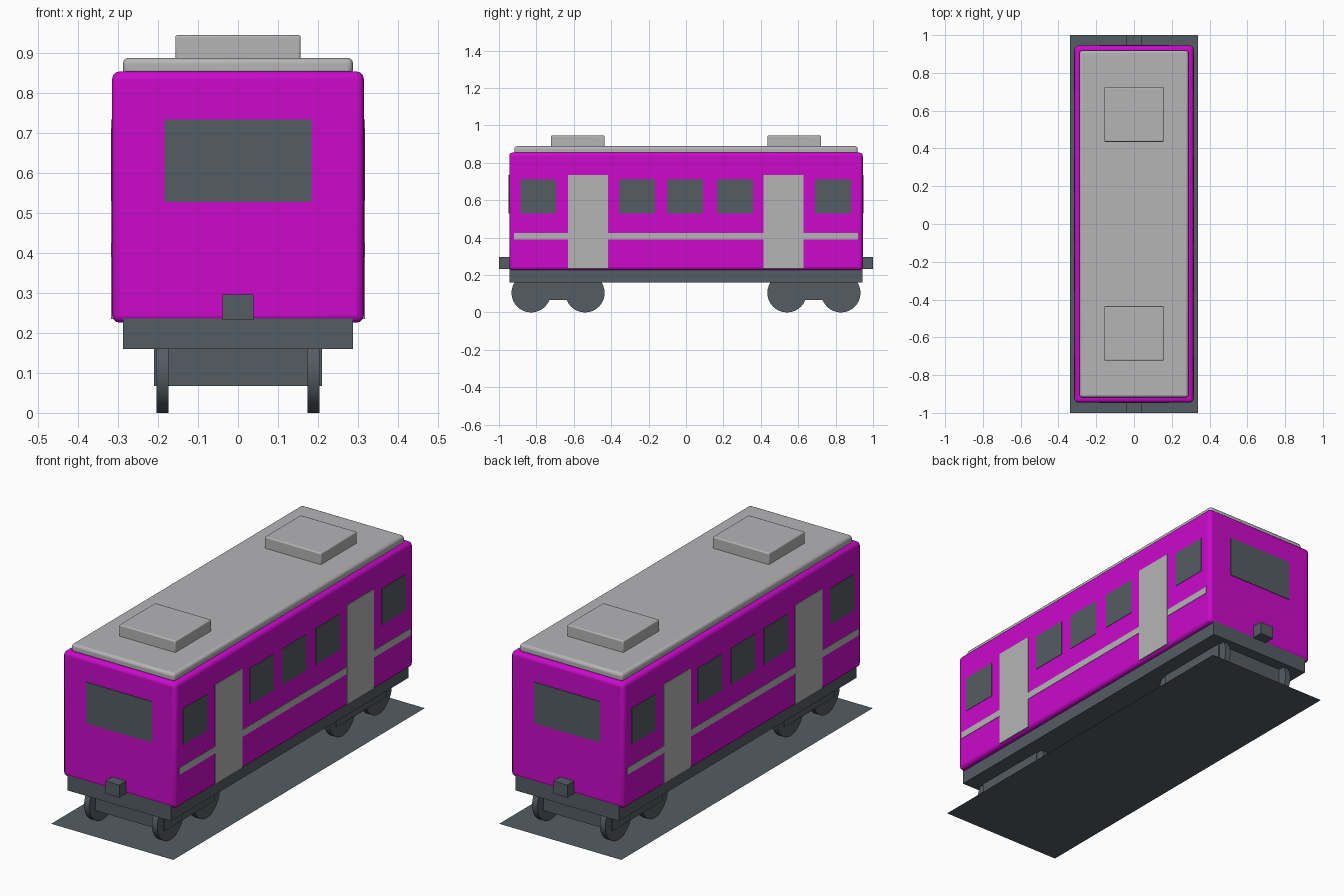
import bpy, math

cube = bpy.data.objects.get("Cube")
if cube:
    bpy.data.objects.remove(cube, do_unlink=True)


def material(name, rgb):
    m = bpy.data.materials.new(name)
    m.use_nodes = True
    color = (*rgb, 1)
    m.diffuse_color = color
    m.node_tree.nodes["Principled BSDF"].inputs["Base Color"].default_value = color
    return m


MAGENTA = material("magenta paint", (0.6, 0.003, 0.6))
DARK = material("dark slate", (0.09, 0.11, 0.125))
LIGHT = material("light grey", (0.46, 0.46, 0.47))


def box(name, x, y, z, mat, bevel=0):
    """Box from (min, max) ranges, with optional rounded edges."""
    ranges = (x, y, z)
    bpy.ops.mesh.primitive_cube_add(size=1, location=[(a + b) / 2 for a, b in ranges])
    ob = bpy.context.object
    ob.name = name
    ob.scale = [b - a for a, b in ranges]
    bpy.ops.object.transform_apply(location=False, rotation=False, scale=True)
    ob.data.materials.append(mat)
    if bevel:
        mod = ob.modifiers.new("rounded edges", "BEVEL")
        mod.width = bevel
        mod.segments = 3
        bpy.ops.object.shade_smooth_by_angle(angle=math.radians(35))
    return ob


def span(center, half):
    return (center - half, center + half)


def sym(half):
    return (-half, half)


# Body shell, roof and underframe
box("body", sym(0.315), sym(0.945), (0.226, 0.855), MAGENTA, 0.018)
box("roof", sym(0.288), sym(0.918), (0.845, 0.889), LIGHT, 0.014)
box("underframe", sym(0.288), sym(0.943), (0.16, 0.24), DARK)

# Flat base sheet
bpy.ops.mesh.primitive_plane_add(size=1)
base = bpy.context.object
base.name = "base_sheet"
base.scale = (0.68, 2, 1)
bpy.ops.object.transform_apply(scale=True)
base.data.materials.append(DARK)

# Windows, doors and stripe on both sides
for side, s in (("left", 1), ("right", -1)):
    def plate(name, y, z, mat, out):
        box(f"{side}_{name}", sorted((s * 0.311, s * out)), y, z, mat)

    for i, y in enumerate((-0.79, -0.262, -0.005, 0.262, 0.787)):
        plate(f"window_{i + 1}", span(y, 0.096), (0.53, 0.712), DARK, 0.317)
    for i, y in enumerate((-0.525, 0.522)):
        plate(f"door_{i + 1}", span(y, 0.107), (0.235, 0.735), LIGHT, 0.318)
    plate("stripe", sym(0.92), (0.39, 0.425), LIGHT, 0.317)

# Each end: window, coupler, roof unit and bogie with wheels
for end, s in (("front", -1), ("back", 1)):
    def along(a, b):
        return sorted((s * a, s * b))

    box(f"{end}_window", sym(0.184), along(0.941, 0.948), (0.528, 0.735), DARK)
    box(f"{end}_coupler", sym(0.039), along(0.935, 1.0), (0.233, 0.296), DARK)
    box(f"{end}_roof_unit", sym(0.157), along(0.435, 0.723), (0.88, 0.946), LIGHT, 0.006)
    box(f"{end}_bogie", sym(0.21), along(0.485, 0.885), (0.067, 0.165), DARK)
    for axle, y in (("inner", 0.54), ("outer", 0.828)):
        for side, t in (("left", 1), ("right", -1)):
            bpy.ops.mesh.primitive_cylinder_add(
                vertices=32, radius=0.105, depth=0.03,
                location=(t * 0.189, s * y, 0.105), rotation=(0, math.pi / 2, 0))
            wheel = bpy.context.object
            wheel.name = f"{end}_{axle}_{side}_wheel"
            wheel.data.materials.append(DARK)
            bpy.ops.object.shade_smooth_by_angle(angle=math.radians(35))
